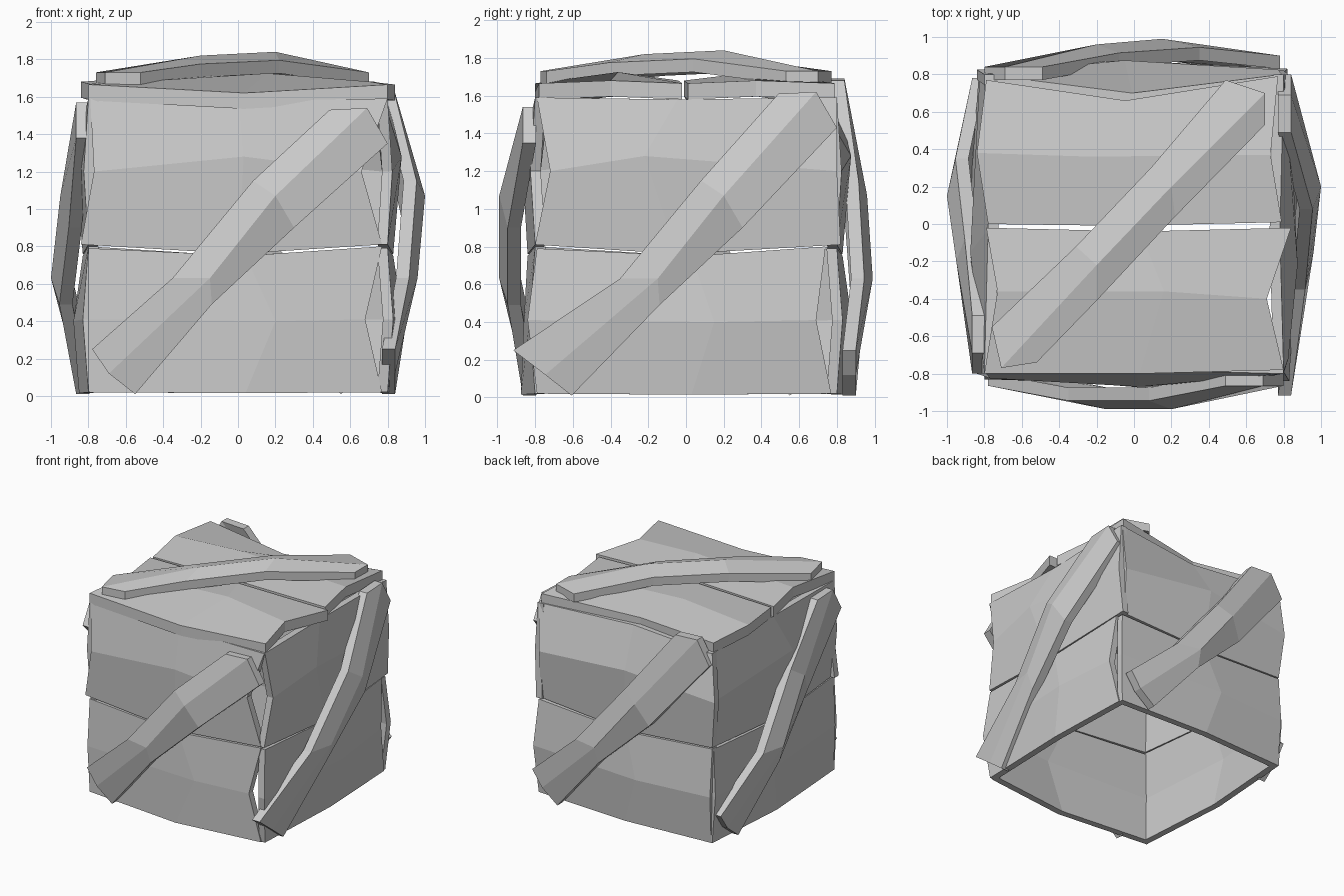
import bpy, bmesh
from mathutils import Matrix, Vector
from math import pi

if "Cube" in bpy.data.objects:
    bpy.data.objects.remove(bpy.data.objects["Cube"])


def slab(name, rows, thick, place):
    """Faceted board: grid of (u, v, height) points, given thickness inward."""
    bm = bmesh.new()
    outer = [[bm.verts.new(place(u, v, h)) for u, v, h in r] for r in rows]
    inner = [[bm.verts.new(place(u, v, h - thick)) for u, v, h in r] for r in rows]
    n, m = len(rows), len(rows[0])
    for i in range(n - 1):
        for j in range(m - 1):
            for g in (outer, inner):
                bm.faces.new((g[i][j], g[i][j + 1], g[i + 1][j + 1], g[i + 1][j]))
    rim = [(0, j) for j in range(m)] + [(i, m - 1) for i in range(1, n)]
    rim += [(n - 1, j) for j in range(m - 2, -1, -1)] + [(i, 0) for i in range(n - 2, 0, -1)]
    for (a, b), (c, d) in zip(rim, rim[1:] + rim[:1]):
        bm.faces.new((outer[a][b], outer[c][d], inner[c][d], inner[a][b]))
    bmesh.ops.recalc_face_normals(bm, faces=bm.faces)
    me = bpy.data.meshes.new(name)
    bm.to_mesh(me)
    bm.free()
    ob = bpy.data.objects.new(name, me)
    bpy.context.collection.objects.link(ob)


def board(name, left, right, vs, centre, base, rise, bows, thick, place):
    """Warped plank: edge u values, v triples per row, centre u, edge height, ridge rise, mid bows."""
    rows = []
    for i, (v, bow) in enumerate(zip(vs, bows)):
        uc = centre * (1 if i == 1 else 0.2)
        h = base + (rise if i == 1 else 0)
        rows.append([(left[i], v[0], h), (uc, v[1], h + bow), (right[i], v[2], h)])
    slab(name, rows, thick, place)


def brace(name, pts, crest, place):
    """Diagonal bar with a raised ridge; pts holds left, ridge and right (u, v) per row."""
    rows = []
    for i, r in enumerate(pts):
        edge = crest[i] - (0.045 if i in (1, 2) else 0)
        rows.append([(*r[0], edge), (*r[1], crest[i]), (*r[2], edge)])
    slab(name, rows, 0.07, place)


def side(k):
    rot = Matrix.Rotation(k * pi / 2, 3, 'Z')
    return lambda u, v, h: rot @ Vector((u, -h, v))


def top(u, v, h):
    return Vector((u, v, h))


# Four walls: two planks and a diagonal brace each
walls = [
    # name, lower left/right, centre, upper left/right, centre,
    # brace crest, end shift, end lift, lower bows, upper bows
    ("front", (-.80, -.80, -.80), (.77, .68, .77), .20, (-.84, -.77, -.79), (.77, .66, .80), .03,
     (.865, .99, .99, .865), 0, 0, (.075, .03, .04), (.04, .045, -.02)),
    ("right", (-.79, -.84, -.79), (.77, .69, .74), .15, (-.80, -.72, -.79), (.82, .80, .80), -.22,
     (.84, .96, 1.0, .84), -.08, .08, (.03, .055, .03), (.03, .05, -.02)),
    ("back", (-.79, -.82, -.79), (.79, .80, .80), .15, (-.77, -.77, -.79), (.80, .84, .80), .05,
     (.90, .99, .96, .84), 0, .15, (.04, .05, .03), (.03, .05, -.10)),
    ("left", (-.80, -.80, -.78), (.79, .77, .79), -.1, (-.79, -.80, -.80), (.79, .80, .80), .15,
     (.865, 1.0, .95, .865), 0, .03, (.05, .05, .03), (.03, .05, -.02)),
]
low_v = ((.02, .015, .02), (.41, .40, .41), (.79, .75, .80))
high_v = ((.81, .76, .81), (1.20, 1.28, 1.20), (1.59, 1.58, 1.59))
for k, (nm, l0, r0, c0, l1, r1, c1, crest, du, lift, b0, b1) in enumerate(walls):
    place = side(k)
    board(nm + "_lower_plank", l0, r0, low_v, c0, .80, .03, b0, .055, place)
    board(nm + "_upper_plank", l1, r1, high_v, c1, .80, .025, b1, .055, place)
    pts = [((-.78 + du * 1.7, .25), (-.69 + du * .7, .12), (-.55 + du * .7, .01)),
           ((-.35, .63), (-.15, .63), (-.14, .49)),
           ((.08, 1.15), (.20, 1.07), (.30, .90)),
           ((.49, 1.53 + lift), (.69, 1.54 + lift), (.80, 1.35 + lift))]
    brace(nm + "_brace", pts, crest, place)

# Lid: two planks and a diagonal brace
board("lid_front_plank", (-.80, -.73, -.79), (.80, .71, .84),
      ((-.80, -.80, -.78), (-.36, -.36, -.40), (-.02, -.04, -.02)), .16,
      1.665, .015, (-.045, .045, .015), .085, top)
board("lid_back_plank", (-.78, -.84, -.79), (.79, .73, .77),
      ((.0, -.01, .01), (.38, .36, .37), (.77, .66, .79)), -.23,
      1.665, .015, (.015, .045, -.03), .085, top)
brace("lid_brace", [((-.76, -.55), (-.71, -.77), (-.52, -.74)),
                    ((-.31, -.12), (-.20, -.22), (-.20, -.41)),
                    ((.09, .30), (.20, .20), (.22, .04)),
                    ((.49, .77), (.70, .70), (.70, .53))], (1.73, 1.82, 1.84, 1.73), top)
